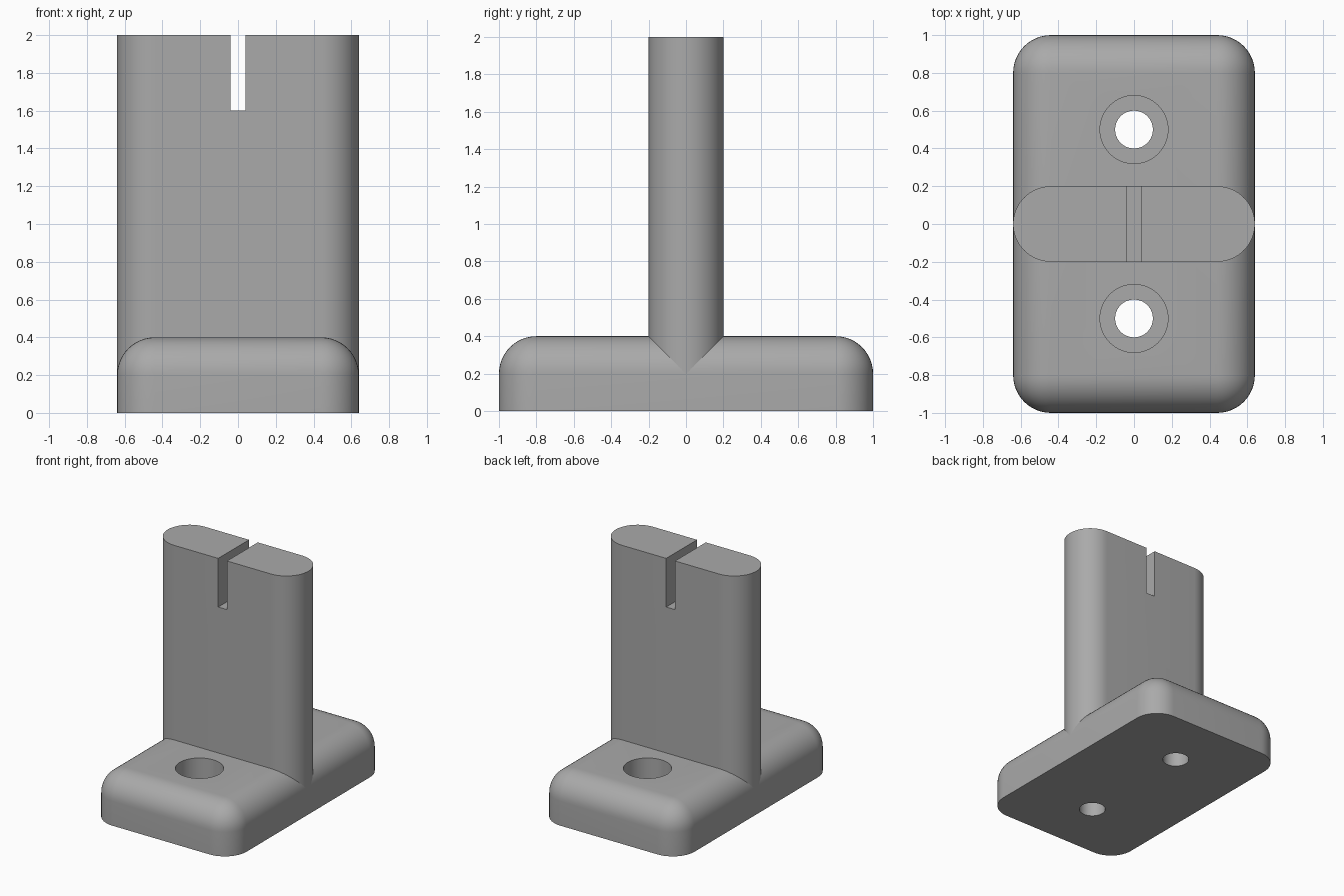
import bpy
import bmesh
import math

if "Cube" in bpy.data.objects:
    bpy.data.objects.remove(bpy.data.objects["Cube"], do_unlink=True)

HALF_X, HALF_Y = 0.64, 1.0
BASE_H, TOP = 0.4, 2.0
RADIUS = 0.2

grey = bpy.data.materials.new("plain grey")
grey.use_nodes = True
colour = (0.4, 0.4, 0.4, 1)
grey.diffuse_color = colour
grey.node_tree.nodes["Principled BSDF"].inputs["Base Color"].default_value = colour


def make_object(name, bm):
    bmesh.ops.recalc_face_normals(bm, faces=bm.faces)
    mesh = bpy.data.meshes.new(name)
    bm.to_mesh(mesh)
    bm.free()
    mesh.materials.append(grey)
    obj = bpy.data.objects.new(name, mesh)
    bpy.context.collection.objects.link(obj)
    return obj


def box(half_x, half_y, bottom, top):
    bm = bmesh.new()
    bmesh.ops.create_cube(bm, size=2)
    for v in bm.verts:
        v.co = (v.co.x * half_x, v.co.y * half_y, top if v.co.z > 0 else bottom)
    return bm


def cylinder(radius, y, bottom, top):
    bm = bmesh.new()
    bmesh.ops.create_cone(bm, cap_ends=True, segments=64, radius1=radius,
                          radius2=radius, depth=top - bottom)
    bmesh.ops.translate(bm, verts=bm.verts, vec=(0, y, (top + bottom) / 2))
    return bm


def cut(target, cutter):
    cutter.hide_render = True
    mod = target.modifiers.new("cut", "BOOLEAN")
    mod.operation = "DIFFERENCE"
    mod.solver = "EXACT"
    mod.object = cutter
    bpy.context.view_layer.objects.active = target
    bpy.ops.object.modifier_apply(modifier=mod.name)
    bpy.data.objects.remove(cutter, do_unlink=True)


def smooth(obj):
    bpy.ops.object.select_all(action="DESELECT")
    obj.select_set(True)
    bpy.context.view_layer.objects.active = obj
    bpy.ops.object.shade_smooth_by_angle(angle=math.radians(30))


# Base block, rounded on every edge but the bottom ones
bm = box(HALF_X, HALF_Y, 0, BASE_H)
rounded = [e for e in bm.edges if max(v.co.z for v in e.verts) > 0]
bmesh.ops.bevel(bm, geom=rounded, offset=RADIUS, offset_type="OFFSET",
                segments=12, profile=0.5, affect="EDGES")
base = make_object("base", bm)

# Counterbored screw holes, front and back
for y in (-0.5, 0.5):
    cut(base, make_object("screw_hole", cylinder(0.1, y, -0.1, 0.5)))
    cut(base, make_object("counterbore", cylinder(0.18, y, 0.2, 0.5)))
smooth(base)

# Upright plate with fully rounded sides
bm = box(HALF_X, RADIUS, 0.1, TOP)
sides = [e for e in bm.edges if abs(e.verts[0].co.z - e.verts[1].co.z) > 1]
bmesh.ops.bevel(bm, geom=sides, offset=RADIUS, offset_type="OFFSET",
                segments=16, profile=0.5, affect="EDGES")
bmesh.ops.remove_doubles(bm, verts=bm.verts, dist=0.0001)
upright = make_object("upright", bm)

# Slot in the top of the upright
cut(upright, make_object("slot", box(0.04, 0.5, 1.6, 2.2)))
smooth(upright)
